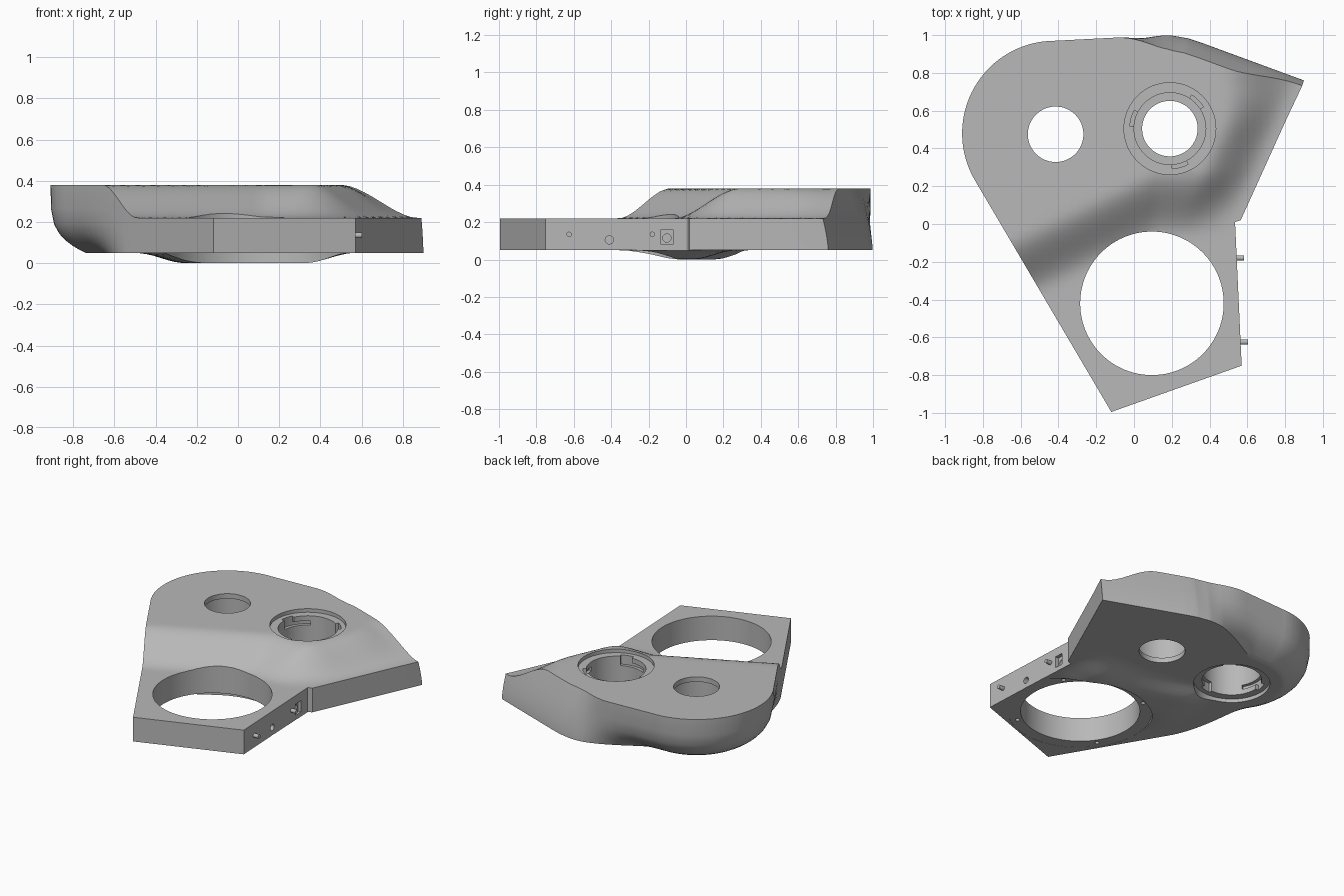
import bpy, bmesh, math
from mathutils import Vector

cube = bpy.data.objects.get("Cube")
if cube:
    bpy.data.objects.remove(cube, do_unlink=True)

gray = bpy.data.materials.new("plain_gray")
gray.use_nodes = True
gray.diffuse_color = (0.48, 0.48, 0.48, 1)
gray.node_tree.nodes["Principled BSDF"].inputs["Base Color"].default_value = (0.48, 0.48, 0.48, 1)

LOBE = Vector((-0.42, 0.48))      # centre of the rounded lobe
BIG = Vector((0.095, -0.42))      # large front opening
LEFT = Vector((-0.415, 0.475))    # bore opening downward
RIGHT = Vector((0.19, 0.505))     # bore opening upward
LOW, DECK, HIGH = 0.05, 0.22, 0.38


def ramp(v, a, b):
    t = min(1, max(0, (v - a) / (b - a)))
    return t * t * (3 - 2 * t)


def new_object(name, bm):
    bmesh.ops.recalc_face_normals(bm, faces=bm.faces)
    mesh = bpy.data.meshes.new(name)
    bm.to_mesh(mesh)
    bm.free()
    obj = bpy.data.objects.new(name, mesh)
    bpy.context.collection.objects.link(obj)
    mesh.materials.append(gray)
    return obj


def cylinder(name, start, end, radius, sides=64):
    start, end = Vector(start), Vector(end)
    axis = end - start
    bm = bmesh.new()
    bmesh.ops.create_cone(bm, cap_ends=True, segments=sides, radius1=radius,
                          radius2=radius, depth=axis.length)
    rot = Vector((0, 0, 1)).rotation_difference(axis).to_matrix().to_4x4()
    bmesh.ops.transform(bm, matrix=rot, verts=bm.verts)
    bmesh.ops.translate(bm, vec=(start + end) / 2, verts=bm.verts)
    return new_object(name, bm)


def upright(name, c, z0, z1, radius, sides=64):
    return cylinder(name, (c.x, c.y, z0), (c.x, c.y, z1), radius, sides)


def box(name, lo, hi):
    bm = bmesh.new()
    bmesh.ops.create_cube(bm, size=1)
    for v in bm.verts:
        v.co = [lo[i] if v.co[i] < 0 else hi[i] for i in range(3)]
    return new_object(name, bm)


def sector(name, c, angle, width, r0, r1, z0, z1):
    # curved block used for the bayonet notches
    bm = bmesh.new()
    arc = [math.radians(angle + width * (i / 6 - 0.5)) for i in range(7)]
    loop = [(r1, a) for a in arc] + [(r0, a) for a in reversed(arc)]
    face = bm.faces.new([bm.verts.new((c.x + r * math.cos(a), c.y + r * math.sin(a), z0))
                         for r, a in loop])
    out = bmesh.ops.extrude_face_region(bm, geom=[face])["geom"]
    for v in out:
        if isinstance(v, bmesh.types.BMVert):
            v.co.z = z1
    return new_object(name, bm)


def top_height(x, y):
    front = ramp(y - 0.11 + 0.48 * max(0, 0.12 - x), -0.18, 0.18)
    d = -0.911 * (x - 0.565) + 0.412 * (y - 0.02)
    side = ramp(d, 0.02, 0.30 + 0.1 * ramp(y, 0.5, 0.9))
    return DECK + (HIGH - DECK) * front * side


def bottom_height(x, y):
    belly = ramp(y, -0.37, -0.07) * (1 - ramp(y, 0.03, 0.27))
    belly *= ramp(x, -0.52, -0.2) * (1 - ramp(x, 0.32, 0.57))
    return LOW - 0.05 * belly


# Body: outline raised in layers, sliced into a grid, then shaped
outline = [(-0.12, -0.995), (0.57, -0.75), (0.535, 0.01), (0.565, 0.02),
           (0.9, 0.76), (0.37, 0.955), (0.29, 0.982), (0.2, 0.998), (0.1, 0.997)]
for i in range(33):
    a = math.radians(90 + i * 3.75)
    outline.append((LOBE.x + 0.49 * math.cos(a), LOBE.y + 0.49 * math.sin(a)))

bm = bmesh.new()
layers = (0, 0.04, 0.1, 0.18, 0.28, 0.42, 0.65, 1)
rings = [[bm.verts.new((x, y, t)) for x, y in outline] for t in layers]
bm.faces.new(rings[0])
bm.faces.new(rings[-1])
n = len(outline)
for a, b in zip(rings, rings[1:]):
    for i in range(n):
        j = (i + 1) % n
        bm.faces.new((a[i], a[j], b[j], b[i]))
for axis in ((1, 0, 0), (0, 1, 0)):
    for k in range(-28, 29):
        bmesh.ops.bisect_plane(bm, geom=bm.verts[:] + bm.edges[:] + bm.faces[:],
                               dist=0.0005, plane_co=Vector(axis) * (k * 0.035 + 0.006),
                               plane_no=axis)
for v in bm.verts:
    x, y, t = v.co
    lo, hi = bottom_height(x, y), top_height(x, y)
    z = lo + (hi - lo) * t
    p = min(1, max(0, (z - LOW) / (HIGH - LOW)))
    # rounded hull under the lobe
    w = (1 - ramp(x, -0.25, 0.15)) * ramp(y, -0.28, 0.2)
    pos = LOBE + (Vector((x, y)) - LOBE) * (1 - 0.17 * (1 - p) ** 4.2 * w / 0.49)
    # leaning back wall
    d = -0.324 * (x - 0.9) - 0.946 * (y - 0.76)
    lean = 0.08 * p ** 1.5 * (1 - ramp(d, 0, 0.25)) * ramp(x, -0.1, 0.25)
    v.co = (pos.x - 0.324 * lean, pos.y - 0.946 * lean, z)
body = new_object("body", bm)

# Cutters: openings, stepped bores, bayonet notches and small holes
cutters = [
    upright("belly_recess", BIG, -0.1, 0.051, 0.46, 96),
    upright("big_opening", BIG, -0.2, 0.6, 0.38, 96),
    upright("left_hole", LEFT, -0.2, 0.6, 0.147),
    upright("left_bore", LEFT, -0.2, 0.345, 0.19),
    upright("left_rim", LEFT, -0.2, 0.075, 0.243),
    upright("right_hole", RIGHT, -0.2, 0.6, 0.147),
    upright("right_bore", RIGHT, 0.085, 0.6, 0.19),
    upright("right_rim", RIGHT, 0.355, 0.6, 0.243),
]
for k in range(3):
    a = 45 + 120 * k
    cutters += [
        sector("right_notch", RIGHT, a, 24, 0.17, 0.212, 0.29, 0.5),
        sector("right_slot", RIGHT, a - 25, 40, 0.17, 0.212, 0.29, 0.32),
        sector("left_notch", LEFT, a, 24, 0.17, 0.212, -0.1, 0.14),
        sector("left_slot", LEFT, a + 25, 40, 0.17, 0.212, 0.11, 0.14),
    ]
for k in range(4):
    a = math.radians(35 + 90 * k)
    spot = BIG + 0.414 * Vector((math.cos(a), math.sin(a)))
    cutters.append(upright("screw_hole", spot, -0.1, 0.1, 0.014, 16))
cutters += [
    cylinder("side_hole", (0.5, -0.41, 0.105), (0.7, -0.41, 0.105), 0.022, 24),
    box("socket", (0.515, -0.135, 0.08), (0.7, -0.07, 0.16)),
    cylinder("socket_hole", (0.46, -0.102, 0.115), (0.7, -0.102, 0.115), 0.022, 24),
]
bpy.context.view_layer.objects.active = body
for cutter in cutters:
    cutter.hide_render = True
    mod = body.modifiers.new(cutter.name, "BOOLEAN")
    mod.operation = "DIFFERENCE"
    mod.solver = "EXACT"
    mod.object = cutter
    bpy.ops.object.modifier_apply(modifier=mod.name)
for cutter in cutters:
    bpy.data.objects.remove(cutter, do_unlink=True)

# Locating pins on the straight side
pins = [cylinder(name, (0.51, y, 0.135), (tip, y, 0.135), 0.014, 24)
        for name, y, tip in (("rear_pin", -0.18, 0.582), ("front_pin", -0.625, 0.603))]

bpy.ops.object.select_all(action="DESELECT")
for obj in [body] + pins:
    obj.select_set(True)
bpy.ops.object.shade_smooth_by_angle(angle=math.radians(32))
